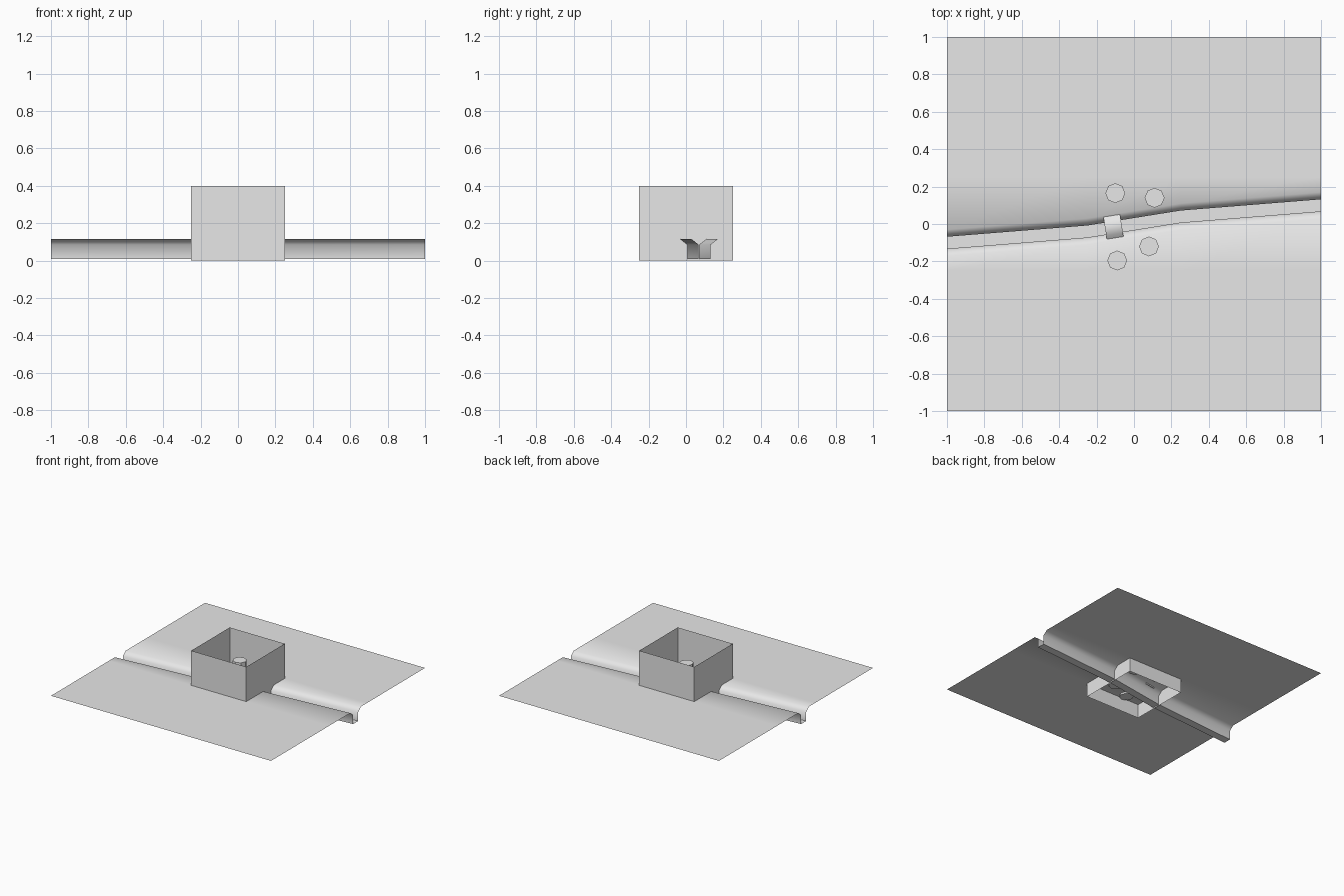
import bpy, math
from mathutils import Matrix

if "Cube" in bpy.data.objects:
    bpy.data.objects.remove(bpy.data.objects["Cube"])

grey = bpy.data.materials.new("plain grey")
grey.diffuse_color = (0.8, 0.8, 0.8, 1)
grey.use_nodes = True
grey.node_tree.nodes["Principled BSDF"].inputs["Base Color"].default_value = grey.diffuse_color


def make(name, verts, faces, smooth=None):
    me = bpy.data.meshes.new(name)
    me.from_pydata(verts, [], faces)
    me.update()
    ob = bpy.data.objects.new(name, me)
    bpy.context.collection.objects.link(ob)
    me.materials.append(grey)
    if smooth:
        bpy.ops.object.select_all(action='DESELECT')
        ob.select_set(True)
        bpy.context.view_layer.objects.active = ob
        bpy.ops.object.shade_smooth_by_angle(angle=math.radians(smooth))
    return ob


def loft(name, rows, smooth=None):
    n = len(rows[0])
    faces = [(i * n + j, (i + 1) * n + j, (i + 1) * n + j + 1, i * n + j + 1)
             for i in range(len(rows) - 1) for j in range(n - 1)]
    return make(name, [p for r in rows for p in r], faces, smooth)


# Ground sheet with a bending stream channel
top, lip, bed = 0.115, 0.085, 0.01
rows = []
for x, c in ((-1, -0.10), (-0.25, -0.04), (0.25, 0.04), (1, 0.10)):
    rows.append([(x, y, z) for y, z in (
        (-1, top), (-0.25, top), (c - 0.07, top), (c - 0.032, lip), (c - 0.032, bed),
        (c + 0.032, bed), (c + 0.032, lip), (c + 0.07, top), (0.25, top), (1, top))])
loft("ground_with_stream", rows, 75)

# Thin square wall around the centre, open above and below
h = 0.25
ring = [(-h, -h), (h, -h), (h, h), (-h, h)]
make("square_wall", [(x, y, z) for z in (0, 0.4) for x, y in ring],
     [(i, (i + 1) % 4, (i + 1) % 4 + 4, i + 4) for i in range(4)])

# Eight-sided posts inside the wall
for k, (px, py) in enumerate(((-0.10, 0.165), (0.11, 0.14), (0.08, -0.12), (-0.09, -0.195))):
    pts = [(px + 0.053 * math.sin(-i * math.pi / 4), py + 0.053 * math.cos(i * math.pi / 4))
           for i in range(8)]
    make(f"post_{k + 1}", [(x, y, z) for z in (0.1, 0.205) for x, y in pts],
         [(i, (i + 1) % 8, (i + 1) % 8 + 8, i + 8) for i in range(8)]
         + [tuple(range(7, -1, -1)), tuple(range(8, 16))])

# Small arched footbridge over the stream
w, steps, thick = 0.045, 6, 0.012
arc = []
for i in range(steps + 1):
    t = -1 + 2 * i / steps
    arc.append((0.06 * t, 0.135 - 0.025 * t * t))
outline = arc + [(y, z - thick) for y, z in reversed(arc)]
n = len(outline)
faces = [(i, (i + 1) % n, (i + 1) % n + n, i + n) for i in range(n)]
for i in range(steps):
    a, b = n - 1 - i, n - 2 - i
    faces += [(a, b, i + 1, i), (i + n, i + 1 + n, b + n, a + n)]
bridge = make("footbridge", [(x, y, z) for x in (w, -w) for y, z in outline], faces, 40)
bridge.matrix_world = Matrix.Translation((-0.11, -0.015, 0)) @ Matrix.Rotation(math.radians(9), 4, 'Z')
